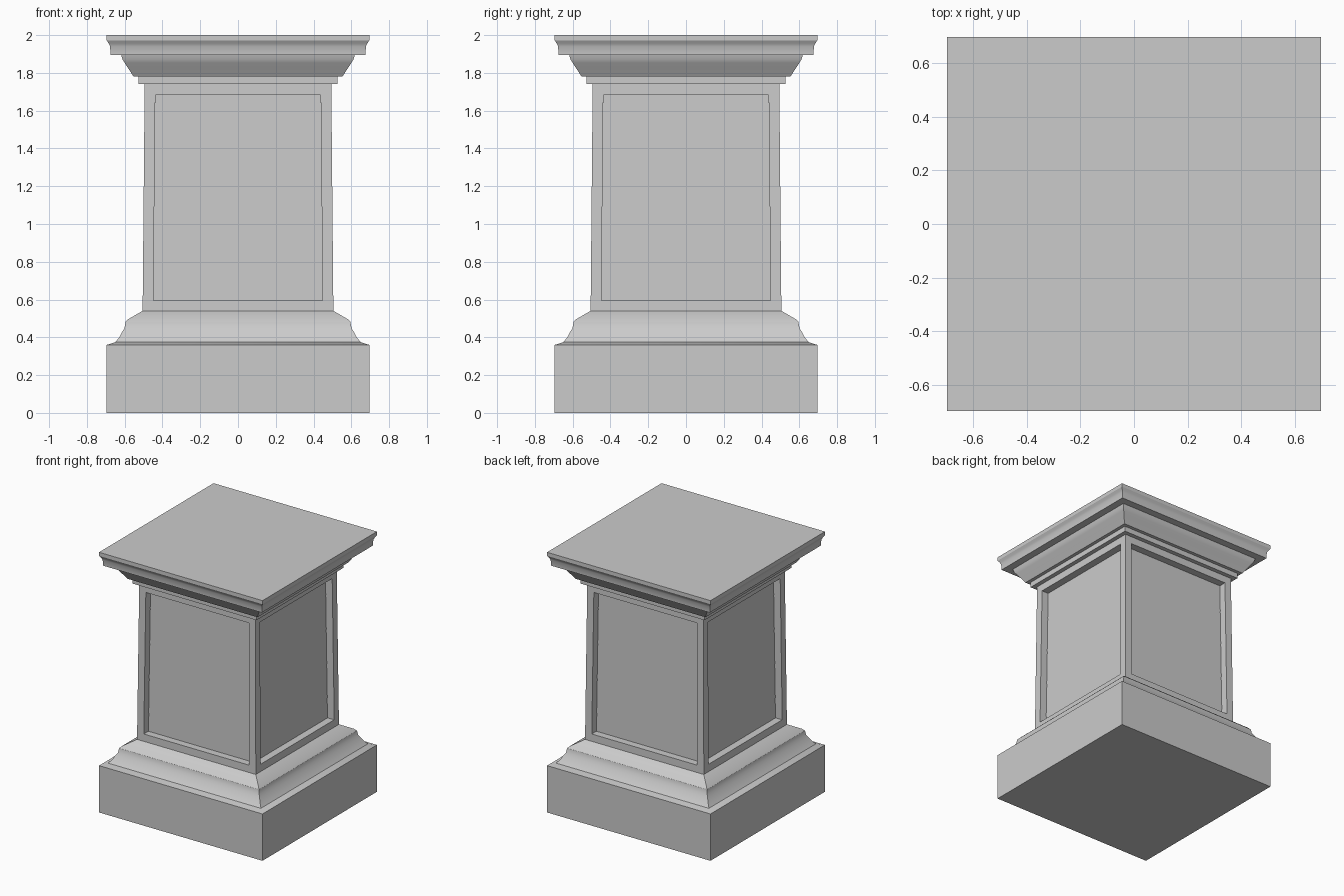
import bpy, bmesh

if "Cube" in bpy.data.objects:
    bpy.data.objects.remove(bpy.data.objects["Cube"])


def square_loft(name, profile, bottom=False, top=False, panel=None):
    """Loft a square section through (half_width, z) profile points."""
    bm = bmesh.new()
    rings = [[bm.verts.new((sx * w, sy * w, z))
              for sx, sy in ((-1, -1), (1, -1), (1, 1), (-1, 1))]
             for w, z in profile]
    sides = []
    for lo, hi in zip(rings, rings[1:]):
        for i in range(4):
            j = (i + 1) % 4
            sides.append(bm.faces.new((lo[i], lo[j], hi[j], hi[i])))
    if bottom:
        bm.faces.new(rings[0][::-1])
    if top:
        bm.faces.new(rings[-1])
    bm.normal_update()
    # recessed panels: frame border first, then straight walls inwards
    if panel:
        border, depth = panel
        bmesh.ops.inset_individual(bm, faces=sides, thickness=border)
        bm.normal_update()
        bmesh.ops.inset_individual(bm, faces=sides, thickness=0, depth=-depth)
    mesh = bpy.data.meshes.new(name)
    bm.to_mesh(mesh)
    bm.free()
    obj = bpy.data.objects.new(name, mesh)
    bpy.context.collection.objects.link(obj)
    bpy.ops.object.select_all(action='DESELECT')
    obj.select_set(True)
    bpy.context.view_layer.objects.active = obj
    bpy.ops.object.shade_smooth_by_angle(angle=0.5)
    return obj


# Plinth block with curved base moulding (open where the shaft joins)
square_loft("base", [
    (0.695, 0), (0.695, 0.36), (0.65, 0.374), (0.63, 0.398), (0.613, 0.43),
    (0.601, 0.448), (0.595, 0.482), (0.58, 0.497), (0.505, 0.54)], bottom=True)

# Tapered shaft with a recessed panel on each side
square_loft("shaft", [(0.505, 0.54), (0.494, 1.74)], panel=(0.08, 0.057))

# Cornice: fillet, hollow moulding, overhanging slab and top lip
square_loft("cornice", [
    (0.494, 1.74), (0.527, 1.74), (0.527, 1.78), (0.553, 1.78), (0.578, 1.82),
    (0.6, 1.853), (0.612, 1.872), (0.618, 1.895), (0.675, 1.895),
    (0.677, 1.94), (0.684, 1.955), (0.695, 1.972), (0.695, 2.0)], top=True)
